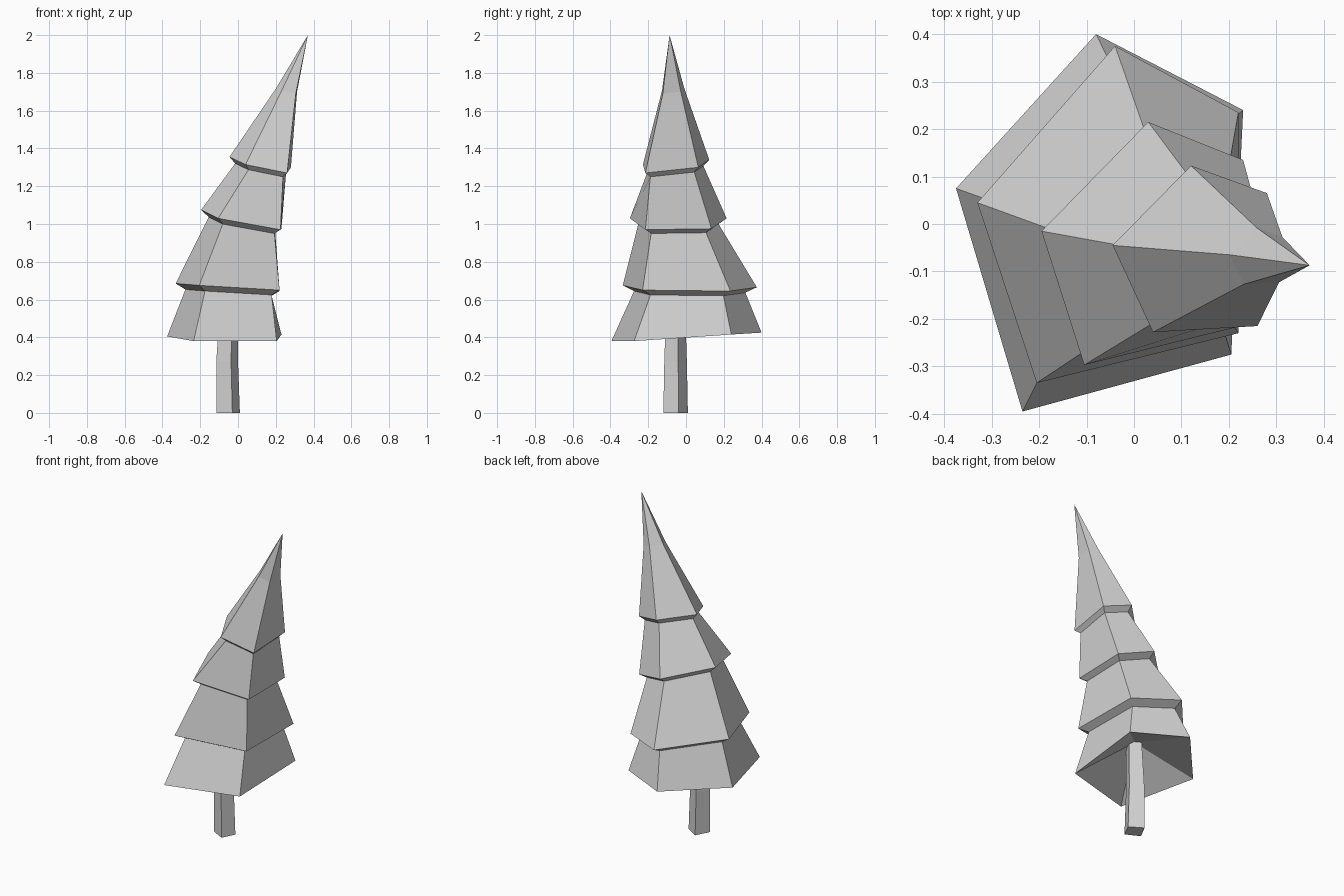
import bpy
import bmesh
from mathutils import Vector

default_cube = bpy.data.objects.get("Cube")
if default_cube:
    bpy.data.objects.remove(default_cube, do_unlink=True)

# One plain grey for the whole tree
grey = bpy.data.materials.new("plain grey")
grey.use_nodes = True
colour = (0.65, 0.65, 0.65, 1)
grey.diffuse_color = colour
grey.node_tree.nodes["Principled BSDF"].inputs["Base Color"].default_value = colour


def centre_of(ring):
    return sum(ring, Vector()) / len(ring)


def resized(ring, scale, shift):
    """Copy of a ring scaled about its own centre and then moved."""
    centre = centre_of(ring)
    return [centre + (point - centre) * scale + Vector(shift) for point in ring]


def loft(name, rings, start, end):
    """Flat-shaded skin through rings, closed by a point at each end."""
    bm = bmesh.new()
    loops = [[bm.verts.new(point) for point in ring] for ring in rings]
    count = len(loops[0])
    first, last = bm.verts.new(start), bm.verts.new(end)
    for i in range(count):
        j = (i + 1) % count
        bm.faces.new((first, loops[0][j], loops[0][i]))
        for low, high in zip(loops, loops[1:]):
            bm.faces.new((low[i], low[j], high[j], high[i]))
        bm.faces.new((loops[-1][i], loops[-1][j], last))
    bmesh.ops.recalc_face_normals(bm, faces=bm.faces[:])
    mesh = bpy.data.meshes.new(name)
    bm.to_mesh(mesh)
    bm.free()
    mesh.materials.append(grey)
    obj = bpy.data.objects.new(name, mesh)
    bpy.context.collection.objects.link(obj)
    return obj


# Wide lower lip of each foliage tier, an uneven pentagon
lips = [
    [(-.235, -.395, .38), (.205, -.275, .38), (.23, .24, .415),
     (-.08, .4, .425), (-.375, .075, .405)],
    [(-.205, -.335, .675), (.22, -.23, .65), (.22, .235, .645),
     (-.04, .375, .665), (-.33, .045, .685)],
    [(-.105, -.297, 1.03), (.225, -.215, .97), (.23, .135, .975),
     (.03, .215, 1.03), (-.195, -.015, 1.075)],
    [(.04, -.228, 1.315), (.26, -.215, 1.27), (.28, .065, 1.3),
     (.12, .123, 1.34), (-.045, -.045, 1.355)],
]
lips = [[Vector(point) for point in lip] for lip in lips]

# Foliage: each lip overhangs a narrower neck on the tier below
rings = [lips[0]]
for lip in lips[1:]:
    rings += [resized(lip, .83, (0, 0, -.028)), lip]
rings.append(resized(lips[-1], .34, (.131, -.01, .39)))
loft("foliage", rings, start=(-.05, -.055, .58), end=(.37, -.087, 2))

# Trunk: four-sided, tapering up into the hollow underside
foot = [Vector(p) for p in
        [(-.03, -.12, 0), (.01, -.04, 0), (-.07, .01, 0), (-.115, -.075, 0)]]
stem = [foot,
        resized(foot, .92, (-.005, 0, .27)),
        resized(foot, .75, (.005, 0, .6))]
loft("trunk", stem, start=centre_of(stem[0]), end=centre_of(stem[-1]))
